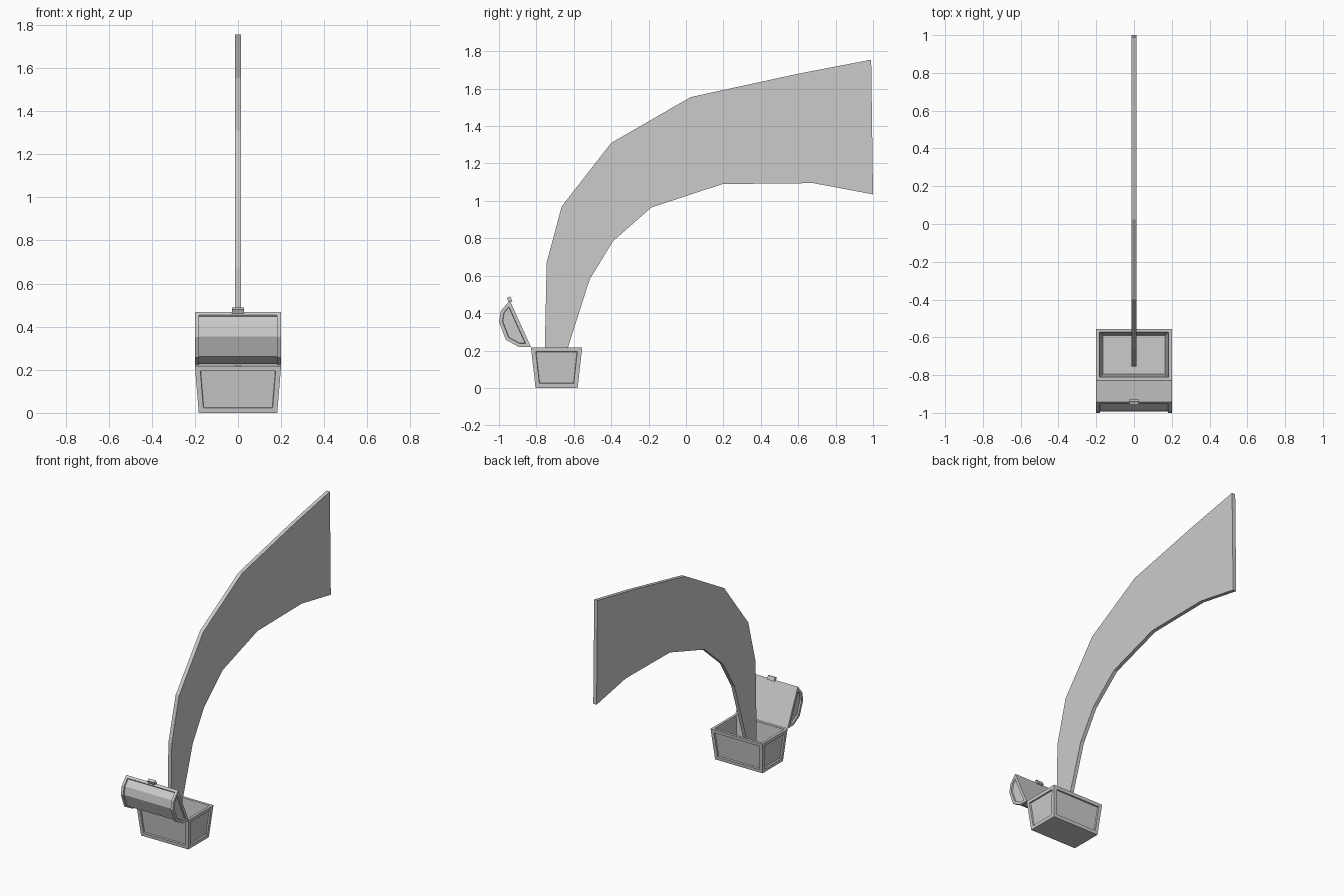
import bpy, bmesh
from mathutils import Matrix, Vector

cube = bpy.data.objects.get("Cube")
if cube:
    bpy.data.objects.remove(cube, do_unlink=True)

grey = bpy.data.materials.new("light grey")
grey.use_nodes = True
COLOUR = (0.6, 0.6, 0.6, 1)
grey.diffuse_color = COLOUR
grey.node_tree.nodes["Principled BSDF"].inputs["Base Color"].default_value = COLOUR


def finish(bm, name):
    bmesh.ops.recalc_face_normals(bm, faces=bm.faces)
    mesh = bpy.data.meshes.new(name)
    bm.to_mesh(mesh)
    bm.free()
    mesh.materials.append(grey)
    obj = bpy.data.objects.new(name, mesh)
    bpy.context.scene.collection.objects.link(obj)
    return obj


def extrude_profile(points, half_width):
    """Solid with a (y, z) outline, centred across x."""
    bm = bmesh.new()
    face = bm.faces.new([bm.verts.new((-half_width, y, z)) for y, z in points])
    new = bmesh.ops.extrude_face_region(bm, geom=[face])["geom"]
    verts = [v for v in new if isinstance(v, bmesh.types.BMVert)]
    bmesh.ops.translate(bm, verts=verts, vec=(2 * half_width, 0, 0))
    bmesh.ops.recalc_face_normals(bm, faces=bm.faces)
    bm.normal_update()
    return bm


def recess(bm, faces, border, depth):
    """Sink a panel with upright walls, leaving a frame round it."""
    bmesh.ops.inset_region(bm, faces=faces, thickness=border, use_even_offset=True)
    bmesh.ops.inset_region(bm, faces=faces, thickness=0.002, depth=-depth,
                           use_even_offset=True)


# Chest: tapered box with framed sides and a hollow inside
MID_Y, HEIGHT = -0.692, 0.217
bm = bmesh.new()
bmesh.ops.create_cube(bm, size=1)
for v in bm.verts:
    top = v.co.z > 0
    v.co.x *= 0.4 if top else 0.364
    v.co.y *= 0.274 if top else 0.225
    v.co.y += MID_Y
    v.co.z = HEIGHT if top else 0
bm.normal_update()
sides = [f for f in bm.faces if abs(f.normal.z) < 0.5]
lid_opening = [f for f in bm.faces if f.normal.z > 0.5]
for f in sides:
    recess(bm, [f], 0.023, 0.01)
bmesh.ops.inset_region(bm, faces=lid_opening, thickness=0.025)
bmesh.ops.inset_region(bm, faces=lid_opening, thickness=0.024)
for v in lid_opening[0].verts:
    v.co.z = 0.03
finish(bm, "chest_body")

# Lid: faceted barrel tipped open at the front, flat underside
lid = [(-0.829, 0.219), (-0.942, 0.468), (-0.99, 0.412),
       (-1.0, 0.353), (-0.963, 0.257), (-0.893, 0.219)]
bm = extrude_profile(lid, 0.2)
ends = [f for f in bm.faces if abs(f.normal.x) > 0.9]
underside = max(bm.faces, key=lambda f: f.normal.y)
barrel = [f for f in bm.faces if f not in ends and f != underside]
for f in ends:
    recess(bm, [f], 0.018, 0.01)
recess(bm, barrel, 0.018, 0.008)
finish(bm, "chest_lid")

# Latch: small tilted block on the lid rim
bm = bmesh.new()
bmesh.ops.create_cube(bm, size=1)
tilt = Matrix.Rotation(0.42, 4, "X")
size = Matrix.Diagonal((0.054, 0.02, 0.028, 1))
bm.transform(Matrix.Translation(Vector((0, -0.943, 0.472))) @ tilt @ size)
finish(bm, "latch")

# Sweeping ribbon: thin sheet rising out of the chest and widening to the back
upper = [(-0.755, 0.06), (-0.755, 0.22), (-0.745, 0.67), (-0.665, 0.97),
         (-0.4, 1.31), (0.025, 1.555), (0.6, 1.68), (0.99, 1.755)]
lower = [(1.0, 1.035), (0.68, 1.095), (0.195, 1.09), (-0.185, 0.965),
         (-0.39, 0.785), (-0.515, 0.58), (-0.63, 0.22), (-0.68, 0.06)]
finish(extrude_profile(upper + lower, 0.013), "ribbon")
